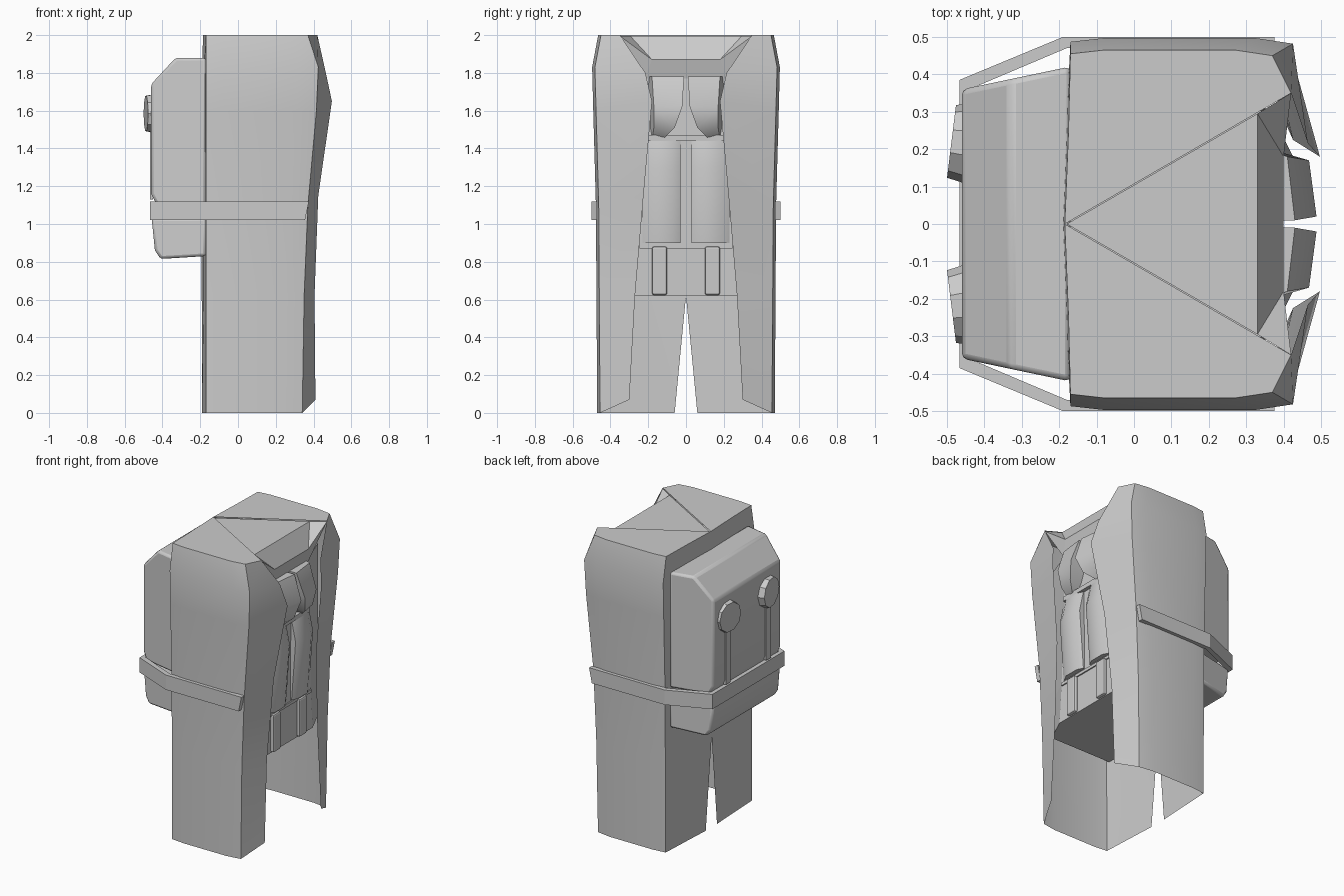
import bpy, bmesh, math
from mathutils import Matrix

if "Cube" in bpy.data.objects:
    bpy.data.objects.remove(bpy.data.objects["Cube"])


def finish(name, bm, mirror=False, angle=None, bevel=0.0, segs=2):
    bmesh.ops.recalc_face_normals(bm, faces=bm.faces)
    me = bpy.data.meshes.new(name)
    bm.to_mesh(me)
    bm.free()
    ob = bpy.data.objects.new(name, me)
    bpy.context.collection.objects.link(ob)
    if bevel:
        b = ob.modifiers.new("bevel", 'BEVEL')
        b.width, b.segments = bevel, segs
    if mirror:
        m = ob.modifiers.new("mirror", 'MIRROR')
        m.use_axis = (False, True, False)
        m.merge_threshold = 0.002
    if angle:
        bpy.ops.object.select_all(action='DESELECT')
        ob.select_set(True)
        bpy.context.view_layer.objects.active = ob
        bpy.ops.object.shade_smooth_by_angle(angle=math.radians(angle))
    return ob


def loft(rows, closed=True, caps=True):
    """Skin a stack of equal-length rows of 3D points."""
    bm = bmesh.new()
    vs = [[bm.verts.new(p) for p in r] for r in rows]
    n = len(rows[0])
    for a, b in zip(vs, vs[1:]):
        for i in range(n if closed else n - 1):
            j = (i + 1) % n
            bm.faces.new((a[i], a[j], b[j], b[i]))
    if caps:
        bm.faces.new(vs[0][::-1])
        bm.faces.new(vs[-1])
    return bm, vs


def box(x0, x1, y0, y1, z0, z1):
    return loft([[(x0, y0, z), (x1, y0, z), (x1, y1, z), (x0, y1, z)] for z in (z0, z1)])[0]


# Long open coat: one half, as a sheet from back seam to front edge
# z, back x, seam y, side y, front corner x, edge (x, y, z)
levels = [
    (0.00, -.190, .06, .470, .34, (.41, .30, .07)),
    (0.62, -.192, .00, .474, .35, (.405, .27, .62)),
    (1.10, -.192, .00, .477, .37, (.425, .225, 1.15)),
    (1.60, -.192, .00, .491, .415, (.497, .18, 1.65)),
    (1.83, -.190, .00, .497, .425, (.465, .215, 1.80)),
    (2.00, -.185, .00, .465, .37, (.42, .35, 2.0)),
]
rows = []
for z, bx, sy, y, fx, edge in levels:
    rows.append([(bx, sy, z), (bx + .01, .25, z), (-.17, y - .01, z),
                 (-.08, y, z), (fx - .1, y, z), (fx, y - .015, z), edge])
bm, vs = loft(rows, closed=False, caps=False)
bm.faces.new(vs[-1])          # flat shoulder, leaving the V opening
finish("coat", bm, mirror=True, angle=50)

# Torso inside the coat
torso = []
for z, fx, w in ((.62, .37, .27), (.88, .37, .25), (1.44, .375, .22), (1.78, .37, .22)):
    half = [(-.17, .44), (.29, .44), (fx, w)]
    torso.append([(x, -y, z) for x, y in half] + [(x, y, z) for x, y in half[::-1]])
finish("torso", loft(torso)[0])

# Shirt collar: triangular top folding down over the chest
bm = bmesh.new()
apex = bm.verts.new((-.18, 0, 1.995))
P = [[bm.verts.new((x, s * y, z)) for x, y, z in
      ((.33, .295, 1.995), (.42, .35, 1.995), (.40, .18, 1.87), (.375, .22, 1.77))]
     for s in (-1, 1)]
bm.faces.new((apex, P[0][0], P[1][0]))
for i, j in ((0, 2), (2, 3)):
    bm.faces.new((P[0][i], P[0][j], P[1][j], P[1][i]))
for q in P:
    bm.faces.new((q[0], q[1], q[2]))
    bm.faces.new((q[1], q[3], q[2]))
finish("collar", bm)

# Chest plates
chest = []
for z, fx, y0, y1 in ((1.45, .39, .12, .21), (1.51, .46, .06, .20),
                      (1.62, .488, .02, .20), (1.78, .43, .01, .21)):
    chest.append([(.33, y0, z), (fx, y0, z), (fx - .02, y1 - .03, z), (.33, y1, z)])
finish("chest_plate", loft(chest)[0], mirror=True, angle=35)
finish("chest_ledge", box(.3, .40, -.20, .20, 1.44, 1.47))

# Belly plates and waist tabs
belly = []
for z, fx, y0 in ((.90, .40, .03), (1.30, .43, .03), (1.44, .40, .03)):
    belly.append([(.33, y0, z), (fx - .02, y0, z), (fx, y0 + .04, z), (fx, .17, z),
                  (fx - .03, .23, z), (.33, .23, z)])
finish("belly_plate", loft(belly)[0], mirror=True, angle=40)
finish("waist_band", box(.3, .378, -.245, .245, .87, .89))
finish("waist_tab", box(.33, .392, .10, .18, .625, .88), mirror=True, bevel=.01)


# Backpack and lower pouch: side profile given as (x, z), width widening forward
def pack(name, profile, bevel):
    def wid(x):
        return .36 + (x + .46) * .21
    loops = [[(x, s * wid(x), z) for x, z in profile] for s in (-1, 1)]
    finish(name, loft(loops)[0], angle=40, bevel=bevel)


pack("backpack", [(-.17, 1.1), (-.43, 1.1), (-.46, 1.16), (-.46, 1.74), (-.33, 1.88),
                  (-.17, 1.88)], .015)
pack("lower_pouch", [(-.17, .83), (-.41, .815), (-.44, .86), (-.457, 1.03), (-.17, 1.03)], .015)

# Round buckles with hanging straps
bm = bmesh.new()
bmesh.ops.create_cone(bm, cap_ends=True, segments=10, radius1=.108, radius2=.098, depth=.05,
                      matrix=Matrix.Translation((-.463, .218, 1.585))
                      @ Matrix.Rotation(math.radians(-7), 4, 'Z')
                      @ Matrix.Rotation(math.radians(-90), 4, 'Y'))
finish("buckle", bm, mirror=True, angle=30)
finish("buckle_strap", box(-.467, -.45, .19, .24, 1.13, 1.52), mirror=True)

# Carrying strap wrapped around coat and pack
out = [(.375, .50), (-.19, .50), (-.467, .385), (-.467, 0)]
inn = [(.375, .47), (-.18, .47), (-.44, .36), (-.44, 0)]
strap = []
for (ox, oy), (ix, iy) in zip(out, inn):
    d = .02 if ox > 0 else 0
    strap.append([(ox, oy, 1.12), (ix, iy, 1.12), (ix - d, iy, 1.02), (ox - d, oy, 1.02)])
bm, vs = loft(strap, caps=False)
bm.faces.new(vs[0])
finish("carrying_strap", bm, mirror=True)
